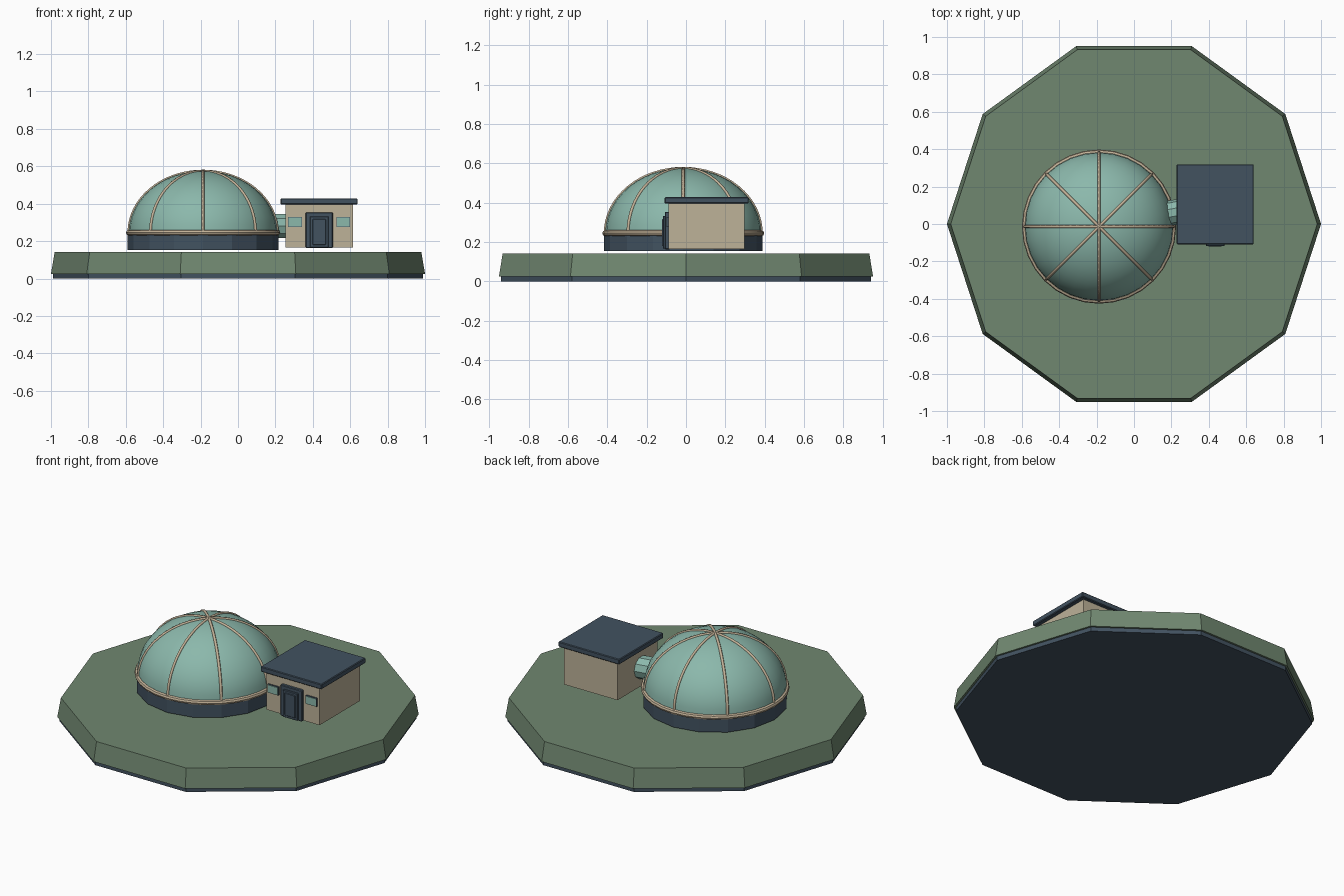
import bpy
from math import sin, cos, pi, atan2, hypot
from mathutils import Vector

if "Cube" in bpy.data.objects:
    bpy.data.objects.remove(bpy.data.objects["Cube"])


def material(name, r, g, b):
    m = bpy.data.materials.new(name)
    m.use_nodes = True
    m.diffuse_color = (r, g, b, 1)
    m.node_tree.nodes["Principled BSDF"].inputs["Base Color"].default_value = (r, g, b, 1)
    return m


GREEN = material("moss green", 0.162, 0.242, 0.162)
SLATE = material("slate blue", 0.054, 0.084, 0.117)
TEAL = material("teal glass", 0.26, 0.48, 0.41)
TAN = material("tan wall", 0.51, 0.445, 0.314)
TRIM = material("warm trim", 0.54, 0.44, 0.31)


def finish(name, mat, smooth=False):
    ob = bpy.context.object
    ob.name = name
    ob.data.materials.clear()
    ob.data.materials.append(mat)
    if smooth:
        bpy.ops.object.shade_smooth_by_angle()
    return ob


def box(name, mat, x, y, z, bevel=0):
    """Box from (min, max) ranges, optionally with chamfered edges."""
    mid = [(r[0] + r[1]) / 2 for r in (x, y, z)]
    bpy.ops.mesh.primitive_cube_add(size=1, location=mid)
    ob = finish(name, mat)
    size = Vector([r[1] - r[0] for r in (x, y, z)])
    for v in ob.data.vertices:
        v.co *= size
    if bevel:
        mod = ob.modifiers.new("chamfer", "BEVEL")
        mod.width, mod.segments = bevel, 1
    return ob


def prism(name, mat, sides, low, high, z, at=(0, 0), turn=0):
    """Upright prism whose lower and upper radii may differ."""
    bpy.ops.mesh.primitive_cone_add(
        vertices=sides, radius1=low, radius2=high, depth=z[1] - z[0],
        location=(*at, (z[0] + z[1]) / 2), rotation=(0, 0, turn))
    return finish(name, mat)


# Ground platform, ten sided with a vertex on each side of the x axis
prism("ground_footing", SLATE, 10, 0.988, 0.988, (0, 0.03), turn=pi / 2)
prism("ground_plate", GREEN, 10, 1.0, 0.98, (0.025, 0.142), turn=pi / 2)

# Dome on its drum
CENTRE = (-0.187, -0.014)
RADIUS, HEIGHT, SPRING = 0.397, 0.33, 0.245
prism("dome_drum", SLATE, 16, 0.403, 0.403, (0.153, SPRING), CENTRE)

bpy.ops.mesh.primitive_uv_sphere_add(segments=32, ring_count=24, radius=1)
dome = finish("glass_dome", TEAL)
for v in dome.data.vertices:
    v.co = (v.co.x * RADIUS, v.co.y * RADIUS, max(v.co.z, 0) * HEIGHT)
dome.location = (*CENTRE, SPRING)
bpy.ops.object.shade_smooth_by_angle()

bpy.ops.mesh.primitive_torus_add(
    major_segments=32, minor_segments=8, major_radius=RADIUS,
    minor_radius=0.015, location=(*CENTRE, SPRING))
finish("dome_ring", TRIM, True)

# Four arched ribs crossing at the crown
for i in range(4):
    curve = bpy.data.curves.new("dome_rib", "CURVE")
    curve.dimensions = "3D"
    curve.bevel_depth, curve.bevel_resolution = 0.008, 1
    line = curve.splines.new("POLY")
    steps = 32
    line.points.add(steps)
    for k, p in enumerate(line.points):
        t = pi * k / steps
        r = RADIUS * cos(t)
        p.co = (r * cos(i * pi / 4), r * sin(i * pi / 4), HEIGHT * sin(t), 1)
    rib = bpy.data.objects.new("dome_rib", curve)
    rib.location = (*CENTRE, SPRING)
    bpy.context.collection.objects.link(rib)
    bpy.ops.object.select_all(action="DESELECT")
    rib.select_set(True)
    bpy.context.view_layer.objects.active = rib
    bpy.ops.object.convert(target="MESH")
    finish("dome_rib_%d" % (i + 1), TRIM)

# Entrance hut
HUT_X = 0.434
box("hut_walls", TAN, (HUT_X - 0.18, HUT_X + 0.18), (-0.09, 0.298), (0.165, 0.4))
box("hut_roof", SLATE, (HUT_X - 0.206, HUT_X + 0.206), (-0.109, 0.319), (0.396, 0.428), 0.004)

# Door with its surround
box("door_frame", SLATE, (HUT_X - 0.073, HUT_X + 0.073), (-0.108, -0.08), (0.163, 0.353), 0.004)
box("door_leaf", SLATE, (HUT_X - 0.05, HUT_X + 0.05), (-0.118, -0.1), (0.166, 0.332), 0.003)
box("door_panel", SLATE, (HUT_X - 0.036, HUT_X + 0.036), (-0.121, -0.11), (0.18, 0.318), 0.003)

# A window each side of the door
for side, label in ((-1, "right"), (1, "left")):
    x = HUT_X + side * 0.129
    box("window_frame_" + label, SLATE, (x - 0.037, x + 0.037), (-0.098, -0.08), (0.276, 0.328))
    box("window_pane_" + label, TEAL, (x - 0.034, x + 0.034), (-0.102, -0.09), (0.279, 0.325))

# Connecting tube, aimed from the dome centre at the hut centre
aim = Vector((HUT_X - CENTRE[0], 0.104 - CENTRE[1]))
spot = Vector(CENTRE) + aim.normalized() * 0.4
bpy.ops.mesh.primitive_cylinder_add(
    vertices=10, radius=0.067, depth=0.17, location=(spot.x, spot.y, 0.281),
    rotation=(0, pi / 2, atan2(aim.y, aim.x)))
finish("connecting_tube", TEAL)
